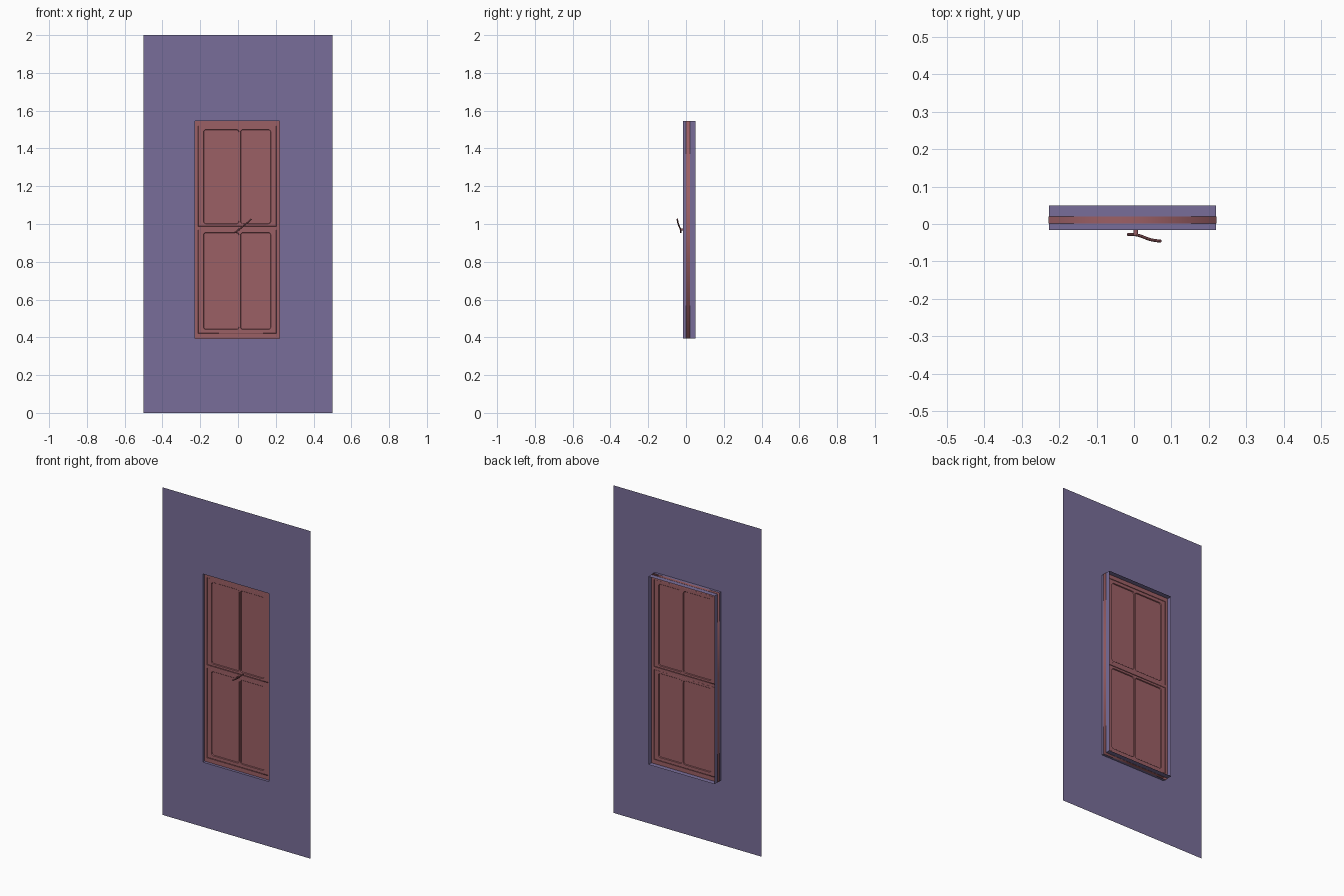
import bpy, bmesh, math
from mathutils import Vector

if "Cube" in bpy.data.objects:
    bpy.data.objects.remove(bpy.data.objects["Cube"])


def material(name, col):
    m = bpy.data.materials.new(name)
    m.diffuse_color = (*col, 1)
    m.use_nodes = True
    m.node_tree.nodes["Principled BSDF"].inputs["Base Color"].default_value = m.diffuse_color
    return m


PURPLE = material("wall_purple", (0.19, 0.155, 0.32))
RED = material("window_red", (0.33, 0.115, 0.13))

# opening limits and wall plane
X0, X1, Z0, Z1 = -0.227, 0.219, 0.395, 1.544
WALL_Y, BACK_Y = -0.0155, 0.05


def rect(x0, x1, z0, z1, r=0.0, n=4):
    """Rectangle outline in x/z, corners rounded by r."""
    if not r:
        return [(x0, z0), (x1, z0), (x1, z1), (x0, z1)]
    pts = []
    corners = [(x1 - r, z1 - r), (x0 + r, z1 - r), (x0 + r, z0 + r), (x1 - r, z0 + r)]
    for k, (cx, cz) in enumerate(corners):
        for i in range(n + 1):
            a = math.pi / 2 * (k + i / n)
            pts.append((cx + r * math.cos(a), cz + r * math.sin(a)))
    return pts


def to_mesh(ob, mat):
    bpy.ops.object.select_all(action='DESELECT')
    ob.select_set(True)
    bpy.context.view_layer.objects.active = ob
    bpy.ops.object.convert(target='MESH')
    ob = bpy.context.object
    ob.data.materials.clear()
    ob.data.materials.append(mat)
    return ob


def plate(name, outlines, y0, y1, mat, bevel=0.0):
    """Upright slab: first outline is the edge, the others are holes."""
    cu = bpy.data.curves.new(name, 'CURVE')
    cu.dimensions, cu.fill_mode = '2D', 'BOTH'
    cu.extrude = (y1 - y0) / 2 - bevel
    cu.bevel_depth, cu.offset, cu.bevel_resolution = bevel, -bevel, 0
    for pts in outlines:
        s = cu.splines.new('POLY')
        s.points.add(len(pts) - 1)
        for p, (x, z) in zip(s.points, pts):
            p.co = (x, z, 0, 1)
        s.use_cyclic_u = True
    ob = bpy.data.objects.new(name, cu)
    bpy.context.collection.objects.link(ob)
    ob.rotation_euler.x = math.pi / 2
    ob.location.y = (y0 + y1) / 2
    return to_mesh(ob, mat)


# wall sheet with opening, and reveal running back from it
bm = bmesh.new()
loops = [[bm.verts.new((x, y, z)) for x, z in r] for r, y in (
    (rect(-0.5, 0.5, 0, 2), WALL_Y),
    (rect(X0, X1, Z0, Z1), WALL_Y),
    (rect(X0, X1, Z0, Z1), BACK_Y))]
for a, b in zip(loops, loops[1:]):
    for i in range(4):
        j = (i + 1) % 4
        bm.faces.new((a[i], a[j], b[j], b[i]))
me = bpy.data.meshes.new("wall")
bm.to_mesh(me)
bm.free()
me.materials.append(PURPLE)
bpy.context.collection.objects.link(bpy.data.objects.new("wall", me))

# fixed outer frame with a transom bar
SX0, SX1 = -0.211, 0.203
sashes = {"upper": (0.987, 1.52, 1.003, 1.498), "lower": (0.42, 0.969, 0.443, 0.953)}
plate("window_frame",
      [rect(X0 - .001, X1 + .001, Z0 - .001, Z1 + .001)]
      + [rect(SX0, SX1, s[0], s[1]) for s in sashes.values()],
      0.001, 0.020, RED)

# sashes with two rounded panes each
for n, (z0, z1, p0, p1) in sashes.items():
    plate(n + "_sash",
          [rect(SX0, SX1, z0, z1),
           rect(-0.181, 0.004, p0, p1, 0.012),
           rect(0.015, 0.172, p0, p1, 0.012)],
          0.004, 0.018, RED, 0.002)
    plate(n + "_glass", [rect(-0.19, 0.18, p0 - .008, p1 + .008)],
          0.010, 0.012, RED)

# handle spindle
bpy.ops.mesh.primitive_cylinder_add(vertices=16, radius=0.006, depth=0.033,
                                    location=(0.005, -0.0125, 0.971),
                                    rotation=(math.pi / 2, 0, 0))
spindle = bpy.context.object
spindle.name = "handle_spindle"
spindle.data.materials.append(RED)
bpy.ops.object.shade_smooth_by_angle()

# curved lever with a short tail
cu = bpy.data.curves.new("handle_lever", 'CURVE')
cu.dimensions = '3D'
cu.bevel_depth, cu.bevel_resolution, cu.use_fill_caps = 0.004, 2, True
cu.resolution_u = 6
path = [(-0.017, -0.028, 0.955), (0.006, -0.029, 0.971),
        (0.045, -0.042, 1.003), (0.071, -0.046, 1.026)]
s = cu.splines.new('BEZIER')
s.bezier_points.add(len(path) - 1)
for p, co in zip(s.bezier_points, path):
    p.co = Vector(co)
    p.handle_left_type = p.handle_right_type = 'AUTO'
lever = bpy.data.objects.new("handle_lever", cu)
bpy.context.collection.objects.link(lever)
to_mesh(lever, RED)
bpy.ops.object.shade_smooth_by_angle()
